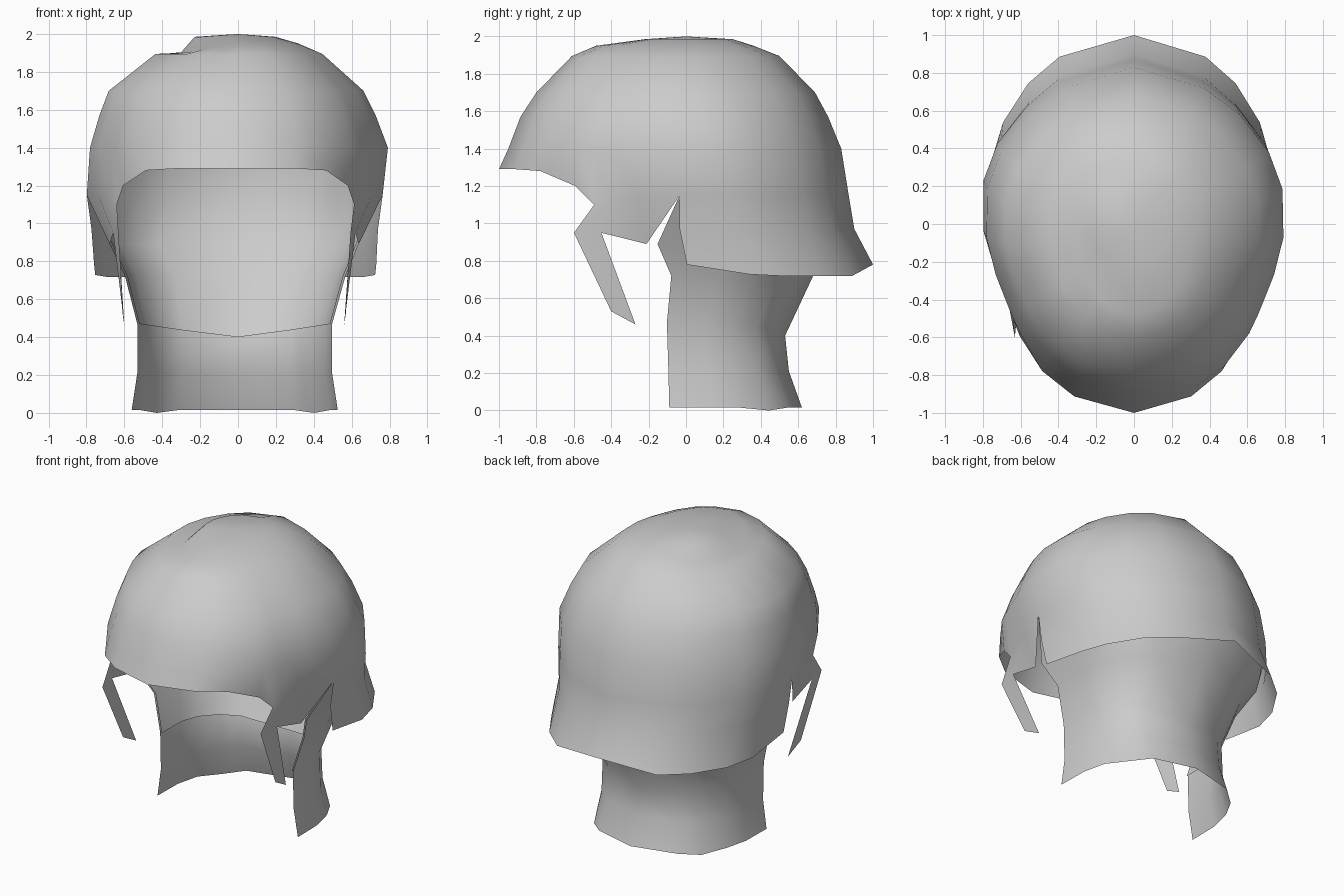
import bpy, bmesh, math

if "Cube" in bpy.data.objects:
    bpy.data.objects.remove(bpy.data.objects["Cube"])

hair = bpy.data.materials.new("light_grey_hair")
hair.diffuse_color = (0.6, 0.6, 0.6, 1)
hair.use_nodes = True
hair.node_tree.nodes["Principled BSDF"].inputs["Base Color"].default_value = hair.diffuse_color

# Column angles measured from the front (0) to the back (180)
FACE = [0, 23, 37, 51, 57.5, 62, 71.5, 83]
REAR = [83, 100, 115, 133, 149, 180]
HALF = FACE + REAR[1:]
HEM = {0: 1.29, 23: 1.29, 37: 1.28, 51: 1.20, 57.5: 1.10, 62: 1.12, 71.5: 1.14}


def point(a, ring, z=None, scale=1.0):
    """Point on an egg-shaped ring (z, left, right, centre y, front, back, power)."""
    rz, left, right, yc, front, back, power = ring
    b = abs(a)
    t = math.radians(b)
    s, c = max(0.0, math.sin(t)), math.cos(t)
    if power > 1:
        # Pinched back corners and slightly hollow temples
        s = s ** (power if b > 90 else 1)
        s *= 1 - (0.07 if rz < 1.3 else 0.035) * math.exp(-((b - 62) / 14) ** 2)
    else:
        s = s ** power
        c = -abs(c) ** power if b > 90 else abs(c) ** power
    x = right * s if a > 0 else -left * s
    y = yc - c * (front if c > 0 else back)
    return (x * scale, y * scale, rz if z is None else z)


def loft(bm, rows):
    """Skin neighbouring rows of points with quads."""
    vs = [[bm.verts.new(p) for p in row] for row in rows]
    for r0, r1 in zip(vs, vs[1:]):
        for i in range(len(r0) - 1):
            bm.faces.new((r0[i], r0[i + 1], r1[i + 1], r1[i]))


def finish(bm, name):
    bmesh.ops.remove_doubles(bm, verts=bm.verts, dist=0.0005)
    bmesh.ops.dissolve_degenerate(bm, edges=bm.edges, dist=0.0005)
    bmesh.ops.recalc_face_normals(bm, faces=bm.faces)
    me = bpy.data.meshes.new(name)
    bm.to_mesh(me)
    bm.free()
    me.materials.append(hair)
    ob = bpy.data.objects.new(name, me)
    bpy.context.collection.objects.link(ob)
    for p in me.polygons:
        p.use_smooth = True
    return ob


# Crown, fringe and flared back
crown = [
    (1.985, 0.23, 0.20, 0.00, 0.22, 0.25, 1),
    (1.950, 0.31, 0.32, 0.00, 0.48, 0.36, 1),
    (1.895, 0.44, 0.45, -0.02, 0.59, 0.52, 1.1),
    (1.700, 0.69, 0.67, 0.00, 0.80, 0.69, 1.15),
    (1.570, 0.74, 0.735, 0.03, 0.915, 0.73, 1.15),
    (1.400, 0.79, 0.80, 0.05, 1.00, 0.78, 1.15),
]
brow = (1.15, 0.81, 0.775, 0.10, 1.10, 0.77, 1.15)
flare = (0.97, 0.785, 0.75, 0.10, 1.10, 0.80, 1.1)
rim = (0.72, 0.765, 0.735, 0.20, 1.60, 0.80, 1)
temple = (0.95, 0.68, 0.64, 0.10, 1.10, 0.66, 0.6)


def crown_z(a, i):
    """The parting dips the left side of the second ring."""
    dip = 0.055 * math.sin(math.radians(-a)) if i == 1 and a < 0 else 0
    return crown[i][0] - dip


def hem_point(a, scale=1.0):
    return point(a, brow, HEM.get(abs(a), 1.15), scale)


def rim_z(a):
    return {83: 0.78, 100: 0.728, 180: 0.78}.get(abs(a), 0.718)


bm = bmesh.new()
around = [-a for a in reversed(HALF)] + HALF[1:]
rows = [[point(a, r, crown_z(a, i)) for a in around] for i, r in enumerate(crown)]
rows += [[hem_point(a) for a in around]]
# The crown closes in a fan around one pole
pole = bm.verts.new((0, 0, 2.0))
first = [bm.verts.new(p) for p in rows[0]]
for i in range(len(first) - 1):
    bm.faces.new((pole, first[i], first[i + 1]))
loft(bm, rows)

for s in (-1, 1):
    # Flared skirt of hair behind the ear
    rear = [s * a for a in REAR]
    loft(bm, [[hem_point(a) for a in rear],
              [point(a, flare) for a in rear],
              [point(a, rim, rim_z(a)) for a in rear]])
    # Temple panel tucked under the skirt
    side = [s * a for a in (62, 71.5, 83)]
    low = [point(a, temple, 0.89 if abs(a) == 83 else 0.95) for a in side]
    loft(bm, [[hem_point(a) for a in side], low])
    tri = [bm.verts.new(p) for p in (hem_point(s * 57.5), hem_point(s * 62), low[0])]
    bm.faces.new(tri)
    # Sideburn
    loft(bm, [low[:2], [(s * 0.59 - 0.02, -0.40, 0.53), (s * 0.58 - 0.02, -0.27, 0.46)]])
finish(bm, "hair_cap")

# Nape hair, open at the front
nape = [
    (0.89, 0.68, 0.64, 0.10, 1.10, 0.64, 0.7),
    (0.72, 0.60, 0.57, 0.03, 0.65, 0.65, 0.85),
    (0.43, 0.535, 0.50, 0.00, 0.65, 0.53, 0.88),
    (0.21, 0.535, 0.50, 0.00, 0.60, 0.55, 0.88),
    (0.01, 0.565, 0.53, 0.00, 0.57, 0.62, 0.88),
]


def nape_z(a, i):
    """The narrowest ring sags at the back, the bottom edge waves slightly."""
    if i == 2:
        return 0.40 + 0.07 * abs(math.sin(math.radians(a)))
    if i == 4:
        return 0.0 if abs(a) == 133 else 0.015
    return nape[i][0]


back = REAR + [-a for a in reversed(REAR[:-1])]
bm = bmesh.new()
loft(bm, [[hem_point(a) for a in back]]
     + [[point(a, r, nape_z(a, i)) for a in back] for i, r in enumerate(nape)])
finish(bm, "nape_hair")

# Thin lining inside the back, ending at the narrowest part of the nape
bm = bmesh.new()
loft(bm, [[point(a, crown[5], None, 0.98) for a in back], [hem_point(a, 0.98) for a in back]]
     + [[point(a, r, nape_z(a, i), 0.98) for a in back] for i, r in enumerate(nape[:3])])
finish(bm, "inner_lining")
